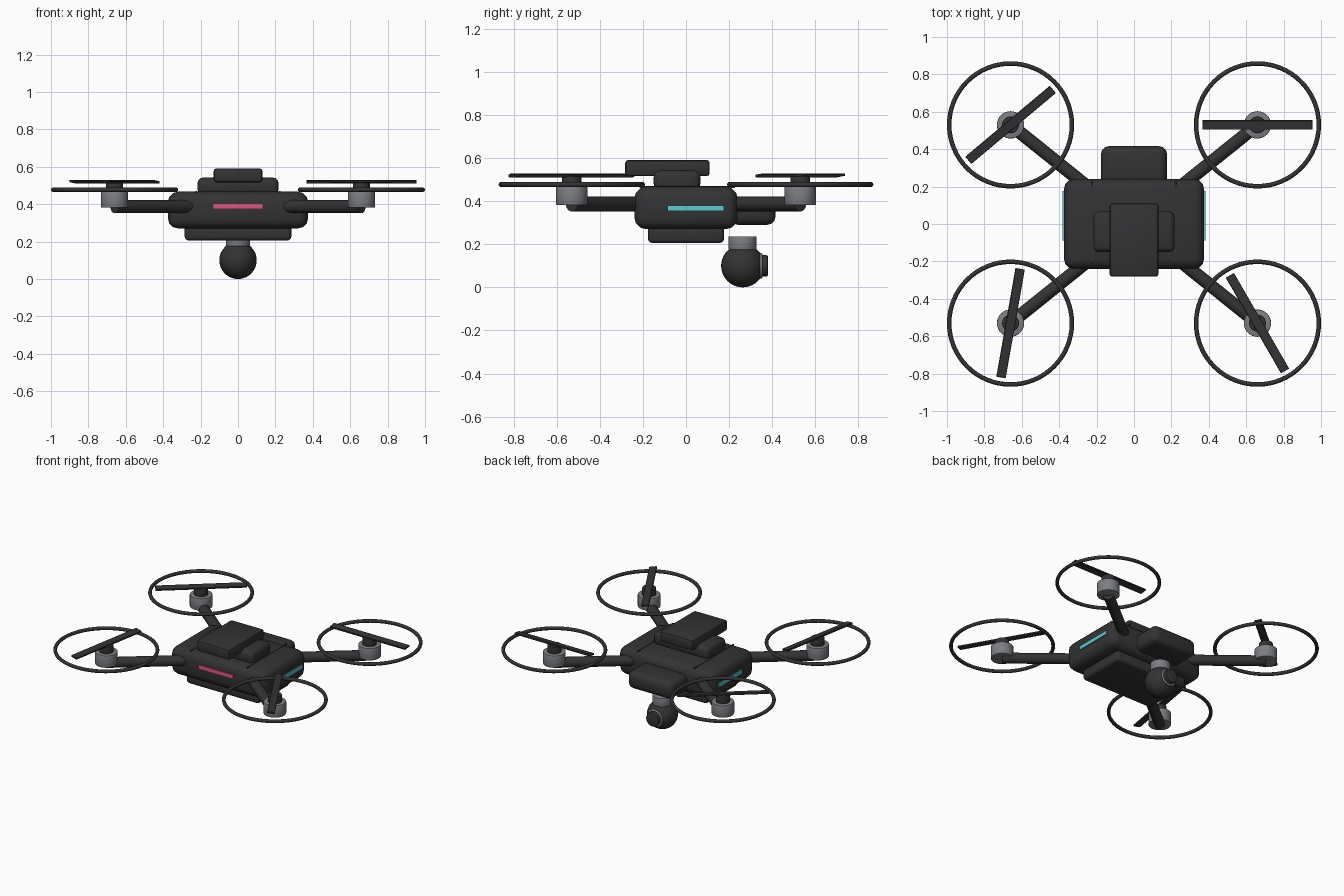
import bpy, bmesh, math
from mathutils import Matrix, Vector

if "Cube" in bpy.data.objects:
    bpy.data.objects.remove(bpy.data.objects["Cube"])


def material(name, rgb):
    m = bpy.data.materials.new(name)
    m.diffuse_color = (*rgb, 1)
    m.use_nodes = True
    m.node_tree.nodes["Principled BSDF"].inputs["Base Color"].default_value = m.diffuse_color
    return m


DARK = material("charcoal", (0.033, 0.033, 0.035))
GREY = material("motor grey", (0.2, 0.21, 0.225))
PINK = material("pink light", (0.75, 0.09, 0.22))
TEAL = material("teal light", (0.1, 0.58, 0.62))


def finish(name, bm, mat, angle=35):
    bmesh.ops.recalc_face_normals(bm, faces=bm.faces)
    mesh = bpy.data.meshes.new(name)
    bm.to_mesh(mesh)
    bm.free()
    ob = bpy.data.objects.new(name, mesh)
    mesh.materials.append(mat)
    bpy.context.collection.objects.link(ob)
    bpy.ops.object.select_all(action='DESELECT')
    ob.select_set(True)
    bpy.context.view_layer.objects.active = ob
    bpy.ops.object.shade_smooth_by_angle(angle=math.radians(angle))
    return ob


def box(name, lo, hi, mat, bevel=0.0, seg=3, matrix=None):
    """Rounded box between two corners."""
    lo, hi = Vector(lo), Vector(hi)
    bm = bmesh.new()
    bmesh.ops.create_cube(bm, size=1, matrix=Matrix.Translation((lo + hi) / 2)
                          @ Matrix.Diagonal((*(hi - lo), 1)))
    if bevel:
        bmesh.ops.bevel(bm, geom=bm.edges[:], offset=bevel, segments=seg,
                        profile=0.5, affect='EDGES')
    if matrix:
        bm.transform(matrix)
    return finish(name, bm, mat)


def rod(name, a, b, r, mat, bevel=0.0, sides=32):
    """Cylinder from point a to point b, with optional softened rims."""
    a, b = Vector(a), Vector(b)
    d = b - a
    bm = bmesh.new()
    bmesh.ops.create_cone(bm, cap_ends=True, segments=sides, radius1=r, radius2=r, depth=d.length)
    if bevel:
        rims = [e for e in bm.edges if abs(e.verts[0].co.z - e.verts[1].co.z) < 1e-5]
        bmesh.ops.bevel(bm, geom=rims, offset=bevel, segments=2, profile=0.5, affect='EDGES')
    bm.transform(Matrix.Translation((a + b) / 2)
                 @ d.to_track_quat('Z', 'Y').to_matrix().to_4x4())
    return finish(name, bm, mat)


def ring(name, centre, major, minor, mat, axis='Z', n=64, m=10):
    """Torus made by sweeping a small circle."""
    bm = bmesh.new()
    v = []
    for i in range(n):
        t = 2 * math.pi * i / n
        for j in range(m):
            p = 2 * math.pi * j / m
            rr = major + minor * math.cos(p)
            v.append(bm.verts.new((rr * math.cos(t), rr * math.sin(t), minor * math.sin(p))))
    for i in range(n):
        for j in range(m):
            k, l = (i + 1) % n, (j + 1) % m
            bm.faces.new((v[i * m + j], v[k * m + j], v[k * m + l], v[i * m + l]))
    if axis == 'Y':
        bm.transform(Matrix.Rotation(math.pi / 2, 4, 'X'))
    bm.transform(Matrix.Translation(centre))
    return finish(name, bm, mat, 80)


# Fuselage and stacked housings
box("body", (-0.375, -0.24, 0.27), (0.375, 0.24, 0.467), DARK, 0.055)
box("top_housing", (-0.217, -0.15, 0.45), (0.217, 0.067, 0.542), DARK, 0.03)
box("top_plate", (-0.13, -0.282, 0.516), (0.13, 0.11, 0.591), DARK, 0.014, 2)
box("belly_battery", (-0.285, -0.177, 0.206), (0.285, 0.177, 0.29), DARK, 0.02)
box("rear_housing", (-0.176, 0.2, 0.29), (0.176, 0.416, 0.412), DARK, 0.04)

# Panel seams and status lights
for s, side in ((-1, "left"), (1, "right")):
    box(f"{side}_panel_seam", (s * 0.222 - 0.004, -0.215, 0.462),
        (s * 0.222 + 0.004, 0.228, 0.47), DARK)
    box(f"{side}_light", (s * 0.379 - 0.0045, -0.087, 0.354),
        (s * 0.379 + 0.0045, 0.177, 0.381), TEAL)
box("front_light", (-0.132, -0.246, 0.376), (0.132, -0.238, 0.402), PINK)

# Arms, motors, propellers and guards
ROTORS = ((1, 1, 0, "back_right"), (-1, 1, 40, "back_left"),
          (-1, -1, 80, "front_left"), (1, -1, 120, "front_right"))
for sx, sy, turn, tag in ROTORS:
    x, y = sx * 0.66, sy * 0.53
    rod(f"{tag}_arm", (x * 0.3, y * 0.3, 0.387), (x, y, 0.387), 0.035, DARK, sides=24)
    rod(f"{tag}_motor", (x, y, 0.382), (x, y, 0.468), 0.073, GREY, 0.004)
    rod(f"{tag}_hub", (x, y, 0.46), (x, y, 0.516), 0.045, DARK, 0.006)
    spin = (Matrix.Translation((x, y, 0.52)) @ Matrix.Rotation(math.radians(turn), 4, 'Z')
            @ Matrix.Rotation(math.radians(8), 4, 'X'))
    box(f"{tag}_propeller", (-0.295, -0.025, -0.006), (0.295, 0.025, 0.006), DARK, 0.002, 1, spin)
    ring(f"{tag}_guard", (x, y, 0.477), 0.328, 0.012, DARK)

# Camera ball on its mount, with lens
CY = 0.263
rod("camera_mount", (0, CY, 0.175), (0, CY, 0.237), 0.065, GREY, 0.003)
ball = bmesh.new()
bmesh.ops.create_uvsphere(ball, u_segments=32, v_segments=20, radius=0.1,
                          matrix=Matrix.Translation((0, CY, 0.1)))
finish("camera_ball", ball, DARK)
rod("lens_barrel", (0, 0.32, 0.1), (0, 0.38, 0.1), 0.049, DARK, 0.006)
ring("lens_ring", (0, 0.348, 0.1), 0.053, 0.007, GREY, 'Y', 40, 8)
